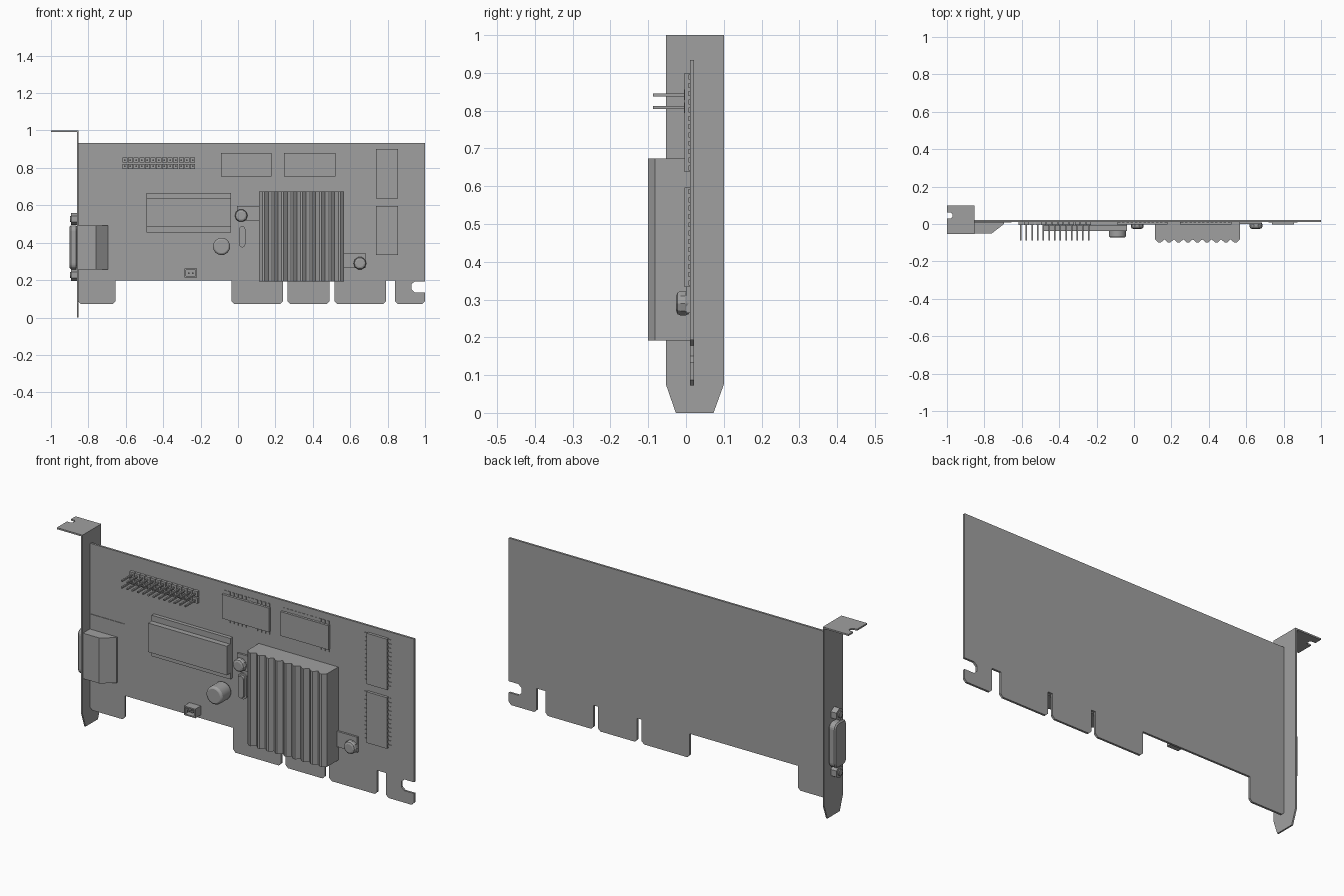
import bpy, bmesh, math
from mathutils import Vector

cube = bpy.data.objects.get("Cube")
if cube:
    bpy.data.objects.remove(cube, do_unlink=True)

grey = bpy.data.materials.new("plain_grey")
grey.use_nodes = True
grey.diffuse_color = (0.35, 0.35, 0.35, 1)
grey.node_tree.nodes["Principled BSDF"].inputs["Base Color"].default_value = (0.35, 0.35, 0.35, 1)

BOARD = 0.01   # y of the board's component side


def finish(name, bm):
    bmesh.ops.recalc_face_normals(bm, faces=bm.faces)
    mesh = bpy.data.meshes.new(name)
    bm.to_mesh(mesh)
    bm.free()
    mesh.materials.append(grey)
    obj = bpy.data.objects.new(name, mesh)
    bpy.context.collection.objects.link(obj)
    return obj


def prism(name, outline, axis, lo, hi):
    """Extrude a 2D outline along an axis; the outline keeps x, y, z order."""
    bm = bmesh.new()
    points = []
    for p in outline:
        co = list(p)
        co.insert("xyz".index(axis), lo)
        points.append(bm.verts.new(co))
    face = bm.faces.new(points)
    out = bmesh.ops.extrude_face_region(bm, geom=[face])
    shift = Vector([hi - lo if a == axis else 0 for a in "xyz"])
    bmesh.ops.translate(bm, vec=shift, verts=[v for v in out["geom"] if isinstance(v, bmesh.types.BMVert)])
    return finish(name, bm)


def add_box(bm, x0, x1, y0, y1, z0, z1):
    verts = bmesh.ops.create_cube(bm, size=1)["verts"]
    for v in verts:
        v.co = ((x0 + x1) / 2 + v.co.x * (x1 - x0),
                (y0 + y1) / 2 + v.co.y * (y1 - y0),
                (z0 + z1) / 2 + v.co.z * (z1 - z0))


def boxes(name, *specs):
    bm = bmesh.new()
    for spec in specs:
        add_box(bm, *spec)
    return finish(name, bm)


def ring(cx, cz, r, n, turn=0.0):
    return [(cx + r * math.cos(turn + math.tau * i / n),
             cz + r * math.sin(turn + math.tau * i / n)) for i in range(n)]


def stadium(cx, cz, half_w, half_h, r, n=5):
    pts = []
    for k, (sx, sz) in enumerate([(1, 1), (-1, 1), (-1, -1), (1, -1)]):
        for i in range(n + 1):
            a = (k + i / n) * math.pi / 2
            pts.append((cx + sx * (half_w - r) + r * math.cos(a),
                        cz + sz * (half_h - r) + r * math.sin(a)))
    return pts


def bevel(obj, width, segments=1):
    mod = obj.modifiers.new("bevel", "BEVEL")
    mod.width, mod.segments, mod.limit_method = width, segments, "ANGLE"
    mod.angle_limit = math.radians(50)
    return obj


def smooth(obj):
    bpy.ops.object.select_all(action="DESELECT")
    obj.select_set(True)
    bpy.context.view_layer.objects.active = obj
    bpy.ops.object.shade_smooth_by_angle(angle=math.radians(40))


# Circuit board with edge tabs and a hooked end tab
low, step, c = 0.073, 0.198, 0.014
outline = [(-0.855, 0.934)]
for a, b in [(-0.855, -0.655), (-0.035, 0.24), (0.265, 0.49), (0.515, 0.79)]:
    outline += [(a, step), (a, low + c), (a + c, low), (b - c, low), (b, low + c), (b, step)]
outline += [(0.84, step), (0.84, low + c), (0.84 + c, low), (1 - c, low), (1, low + c), (1, 0.135)]
outline += [(0.945, 0.135), (0.928, 0.15), (0.928, 0.178), (0.945, 0.193), (1, 0.193), (1, 0.934)]
prism("circuit_board", outline, "y", BOARD, 0.021)
boxes("connector_pad", (-0.853, -0.656, 0.007, BOARD, 0.2, 0.57))

# Mounting bracket and its notched flange
prism("bracket_plate", [(-0.053, 1), (-0.053, 0.075), (-0.027, 0), (0.073, 0), (0.1, 0.075), (0.1, 1)],
      "x", -0.861, -0.853)
prism("bracket_flange", [(-0.855, -0.053), (-0.855, 0.1), (-1, 0.1), (-1, 0.062), (-0.98, 0.062),
                         (-0.971, 0.054), (-0.971, 0.038), (-0.98, 0.03), (-1, 0.03), (-1, -0.053)],
      "z", 0.992, 1)

# Video connector: inner body, outer shell and two hex nuts
prism("connector_body", [(-0.855, BOARD), (-0.855, -0.05), (-0.76, -0.05), (-0.695, 0), (-0.695, BOARD)],
      "z", 0.257, 0.492)
shell_y, shell_z = 0.018, 0.375
bevel(prism("connector_shell", stadium(shell_y, shell_z, 0.047, 0.117, 0.03), "x", -0.9, -0.86), 0.006)
for side, z in (("upper", 0.527), ("lower", 0.228)):
    prism(side + "_nut", ring(shell_y, z, 0.032, 6, math.pi / 6), "x", -0.893, -0.86)
    prism(side + "_nut_post", ring(shell_y, z, 0.017, 10), "x", -0.899, -0.86)

# Pin header: base blocks and two rows of pins
columns = [-0.605 + 0.0302 * i for i in range(13)]
rows = (0.842, 0.808)
boxes("header_base", *[(x - 0.0135, x + 0.0135, -0.005, BOARD, z - 0.014, z + 0.014)
                       for x in columns for z in rows])
boxes("header_pins", *[(x - 0.004, x + 0.004, -0.087, BOARD, z - 0.004, z + 0.004)
                       for x in columns for z in rows])


# Memory chips with thin lead strips along their long sides
def chip(name, x0, x1, z0, z1):
    boxes(name, (x0, x1, -0.004, BOARD, z0, z1))
    leads = []
    tall = z1 - z0 > x1 - x0
    start, end = (z0, z1) if tall else (x0, x1)
    pitch = (end - start) / 12
    for i in range(12):
        a, b = start + (i + 0.2) * pitch, start + (i + 0.8) * pitch
        if tall:
            leads.append((x0 - 0.018, x1 + 0.018, 0.007, BOARD, a, b))
        else:
            leads.append((a, b, 0.007, BOARD, z0 - 0.018, z1 + 0.018))
    boxes(name + "_leads", *leads)


chip("memory_chip_upper", 0.738, 0.855, 0.637, 0.9)
chip("memory_chip_lower", 0.738, 0.855, 0.333, 0.597)
chip("memory_chip_inner", -0.09, 0.18, 0.755, 0.88)
chip("memory_chip_outer", 0.245, 0.52, 0.755, 0.88)

# Large stepped chip
boxes("large_chip_base", (-0.488, -0.038, -0.009, BOARD, 0.455, 0.667))
boxes("large_chip_block", (-0.488, -0.038, -0.037, BOARD, 0.487, 0.637))

# Heat sink with ridged front
left, right, ridges = 0.112, 0.567, 9
pitch = (right - left) / ridges
profile = [(right, BOARD), (left, BOARD)]
for i in range(ridges):
    x = left + i * pitch
    profile += [(x, -0.082), (x + pitch * 0.4, -0.1), (x + pitch * 0.6, -0.1)]
profile.append((right, -0.082))
prism("heat_sink", profile, "z", 0.192, 0.674)

# Capacitor
cap = bevel(prism("capacitor", ring(-0.088, 0.38, 0.046, 24), "y", -0.073, BOARD), 0.01, 2)
smooth(cap)

# Round push pins on mounting ears of the heat sink
for name, x, z, ear in (("upper_left", 0.017, 0.545, (-0.005, 0.115, 0.515, 0.597)),
                        ("lower_right", 0.652, 0.29, (0.56, 0.682, 0.265, 0.345))):
    bevel(prism(name + "_push_pin", ring(x, z, 0.034, 10), "y", -0.026, BOARD), 0.012, 2)
    boxes(name + "_ear", (ear[0], ear[1], 0, BOARD, ear[2], ear[3]))

# Oval crystal with a raised lid
prism("crystal_rim", stadium(0.023, 0.432, 0.025, 0.067, 0.025), "y", 0.002, BOARD)
prism("crystal_lid", stadium(0.023, 0.432, 0.016, 0.057, 0.016), "y", -0.012, BOARD)

# Two-pin fan socket: open box with pins
x0, x1, z0, z1, wall = -0.285, -0.22, 0.215, 0.262, 0.007
boxes("fan_socket",
      (x0, x1, -0.005, BOARD, z0, z1),
      (x0, x0 + wall, -0.035, 0, z0, z1), (x1 - wall, x1, -0.035, 0, z0, z1),
      (x0, x1, -0.035, 0, z0, z0 + wall), (x0, x1, -0.035, 0, z1 - wall, z1))
boxes("fan_socket_pins", *[(x - 0.004, x + 0.004, -0.03, BOARD, 0.234, 0.242)
                           for x in (-0.264, -0.241)])
